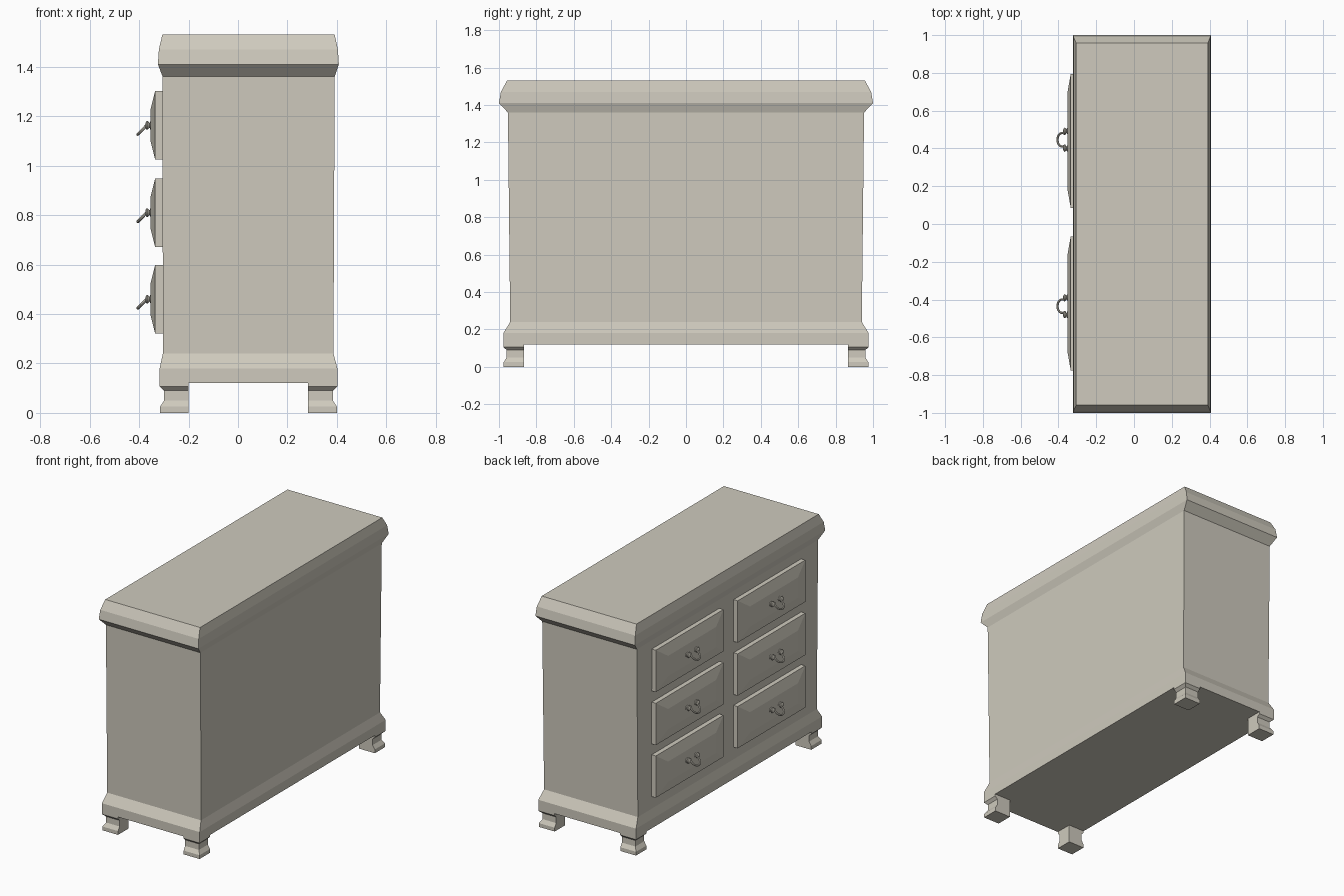
import bpy, bmesh, math
from mathutils import Vector

if "Cube" in bpy.data.objects:
    bpy.data.objects.remove(bpy.data.objects["Cube"])

mat = bpy.data.materials.new("warm beige")
mat.diffuse_color = (0.62, 0.59, 0.51, 1)
mat.use_nodes = True
mat.node_tree.nodes["Principled BSDF"].inputs["Base Color"].default_value = mat.diffuse_color


def finish(bm, name):
    bmesh.ops.recalc_face_normals(bm, faces=bm.faces)
    me = bpy.data.meshes.new(name)
    bm.to_mesh(me)
    bm.free()
    me.materials.append(mat)
    ob = bpy.data.objects.new(name, me)
    bpy.context.collection.objects.link(ob)
    return ob


def loft(bm, rings):
    """Skin equal-length closed rings of points and cap both ends."""
    vs = [[bm.verts.new(p) for p in r] for r in rings]
    n = len(vs[0])
    for a, b in zip(vs, vs[1:]):
        for i in range(n):
            bm.faces.new((a[i], a[(i + 1) % n], b[(i + 1) % n], b[i]))
    bm.faces.new(vs[0][::-1])
    bm.faces.new(vs[-1])


def rect_z(x0, x1, y0, y1, z):
    return [(x0, y0, z), (x1, y0, z), (x1, y1, z), (x0, y1, z)]


# Carcass with base moulding and cornice: z, x min, x max, half width
bm = bmesh.new()
loft(bm, [rect_z(a, b, -h, h, z) for z, a, b, h in [
    (0.12, -0.317, 0.402, 0.977), (0.18, -0.317, 0.402, 0.977),
    (0.24, -0.304, 0.386, 0.940), (1.36, -0.305, 0.391, 0.952),
    (1.41, -0.324, 0.408, 1.0), (1.47, -0.320, 0.404, 0.99),
    (1.53, -0.306, 0.391, 0.957)]])
finish(bm, "cabinet_body")

# Feet: the outer sides are curved, the inner sides straight
foot = [(0, 0.002), (0.025, 0.002), (0.05, 0.018), (0.09, 0.018),
        (0.107, 0.0), (0.122, 0.0)]
for sx, xo, xi, fx in ((-1, -0.317, -0.2, "front"), (1, 0.402, 0.283, "back")):
    for sy, fy in ((-1, "left"), (1, "right")):
        bm = bmesh.new()
        loft(bm, [rect_z(xo - sx * d, xi, sy * (0.977 - d), sy * 0.866, z)
                  for z, d in foot])
        finish(bm, f"{fx}_{fy}_foot")


def handle(cy, cz):
    bm = bmesh.new()
    # Two turned knobs pointing along -x
    knob = [(-0.35, 0.018), (-0.355, 0.016), (-0.358, 0.009), (-0.361, 0.013),
            (-0.366, 0.018), (-0.371, 0.016), (-0.375, 0.008)]
    for s in (-1, 1):
        loft(bm, [[(x, cy + s * 0.046 + r * math.cos(i * math.tau / 12),
                    cz + r * math.sin(i * math.tau / 12)) for i in range(12)]
                  for x, r in knob])
    # Tilted bail ring swept between the knobs
    along = Vector((-0.7, 0, -0.714))
    side = Vector((0, 1, 0))
    up = along.cross(side)
    rings = []
    for k in range(15):
        a = math.radians(-125 + 250 * k / 14)
        out = along * math.cos(a) + side * math.sin(a)
        c = Vector((-0.380, cy, cz - 0.011)) + out * 0.036
        rings.append([c + 0.006 * (out * math.cos(t) + up * math.sin(t))
                      for t in (i * math.tau / 8 for i in range(8))])
    loft(bm, rings)
    ob = finish(bm, "drawer_handle")
    for p in ob.data.polygons:
        p.use_smooth = True
    bpy.ops.object.select_all(action='DESELECT')
    ob.select_set(True)
    bpy.context.view_layer.objects.active = ob
    bpy.ops.object.shade_smooth_by_angle(angle=math.radians(40))


# Six raised-panel drawer fronts, each with a handle
for cy in (-0.42, 0.44):
    for cz in (0.46, 0.81, 1.163):
        bm = bmesh.new()
        loft(bm, [[(x, cy + a * h, cz + b * v)
                   for a, b in ((-1, -1), (1, -1), (1, 1), (-1, 1))]
                  for x, h, v in ((-0.295, 0.355, 0.139),
                                  (-0.335, 0.355, 0.139),
                                  (-0.353, 0.252, 0.067))])
        finish(bm, "drawer_front")
        handle(cy + (-0.015 if cy < 0 else 0.006), cz)
